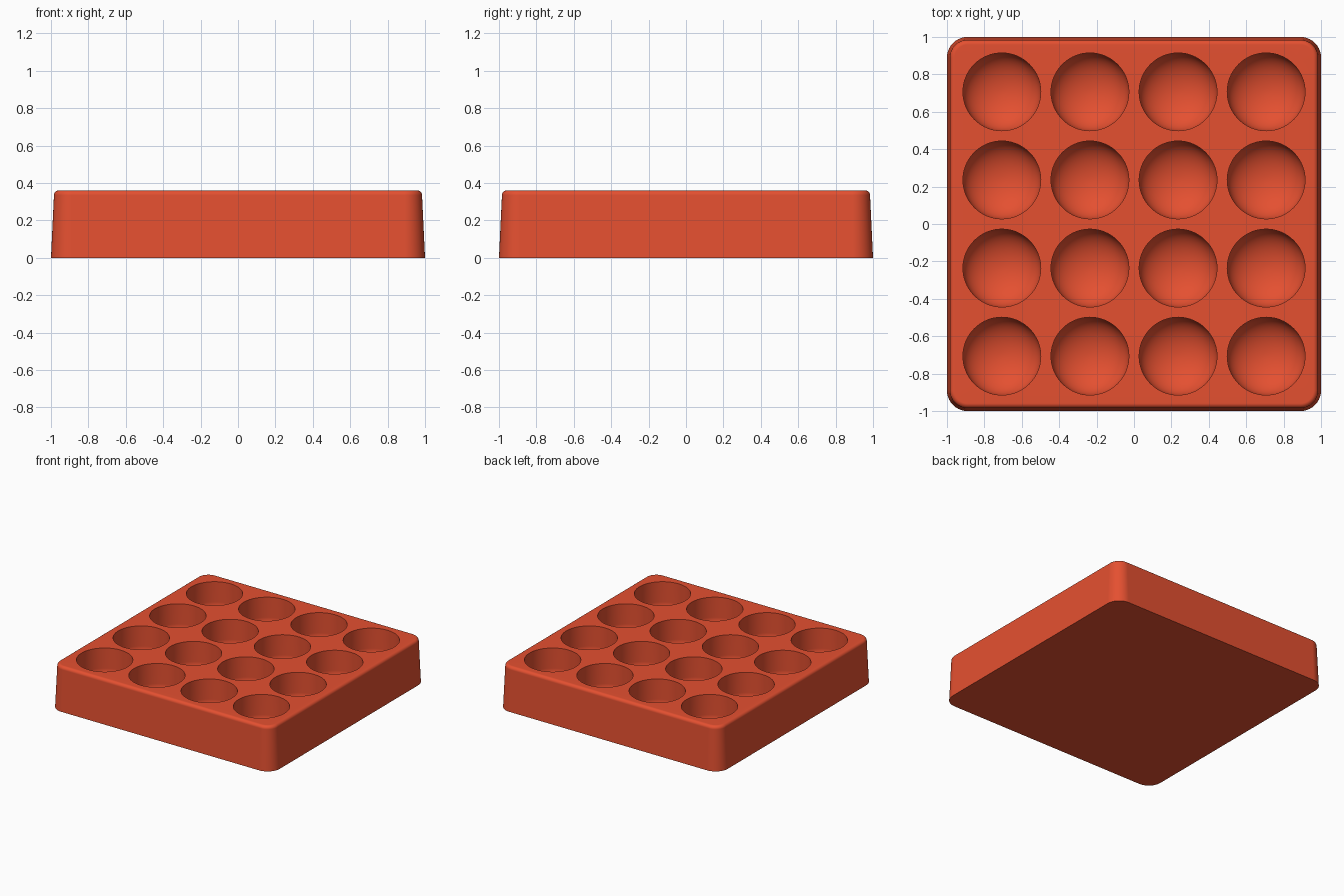
import bpy, bmesh, math

old = bpy.data.objects.get("Cube")
if old:
    bpy.data.objects.remove(old, do_unlink=True)

HEIGHT = 0.36
TAPER = 0.016
FILLET = 0.025
CORNER = 0.11
PITCH = 0.471
CUP_RADIUS = 0.208
WALL_DEPTH = 0.165
BOWL_DEPTH = 0.14
SIDES = 64

terracotta = bpy.data.materials.new("terracotta red")
terracotta.use_nodes = True
colour = (0.78, 0.08, 0.03, 1)
terracotta.diffuse_color = colour
terracotta.node_tree.nodes["Principled BSDF"].inputs["Base Color"].default_value = colour

bm = bmesh.new()


def rounded_square(half, radius, z, steps=10):
    """Ring of vertices around a square with round corners."""
    ring = []
    for corner in range(4):
        for i in range(steps + 1):
            a = math.pi / 2 * (corner + i / steps)
            mid = math.pi / 2 * (corner + 0.5)
            cx = math.copysign(half - radius, math.cos(mid))
            cy = math.copysign(half - radius, math.sin(mid))
            ring.append(bm.verts.new((cx + radius * math.cos(a), cy + radius * math.sin(a), z)))
    return ring


def circle(cx, cy, r, z):
    angles = [2 * math.pi * i / SIDES for i in range(SIDES)]
    return [bm.verts.new((cx + r * math.cos(a), cy + r * math.sin(a), z)) for a in angles]


def bridge(a, b):
    for i in range(len(a)):
        j = (i + 1) % len(a)
        bm.faces.new((a[i], a[j], b[j], b[i]))


def edges_of(ring):
    return [bm.edges.get((ring[i - 1], ring[i])) for i in range(len(ring))]


# Tapered outer wall with a rounded top edge
rings = [rounded_square(1, CORNER, 0)]
for i in range(7):
    t = math.pi / 2 * i / 6
    inset = TAPER + FILLET * (1 - math.cos(t))
    rings.append(rounded_square(1 - inset, CORNER - inset, HEIGHT - FILLET + FILLET * math.sin(t)))
for low, high in zip(rings, rings[1:]):
    bridge(low, high)
bm.faces.new(list(reversed(rings[0])))
top_edges = edges_of(rings[-1])

# Straight-walled cups with rounded bottoms, in a four by four grid
LEVELS = 16
bowl_top = HEIGHT - WALL_DEPTH
for col in range(4):
    for row in range(4):
        x, y = (col - 1.5) * PITCH, (row - 1.5) * PITCH
        rim = previous = circle(x, y, CUP_RADIUS, HEIGHT)
        for k in range(LEVELS):
            t = math.pi / 2 * k / LEVELS
            ring = circle(x, y, CUP_RADIUS * math.cos(t), bowl_top - BOWL_DEPTH * math.sin(t))
            bridge(previous, ring)
            previous = ring
        pole = bm.verts.new((x, y, bowl_top - BOWL_DEPTH))
        for i in range(SIDES):
            bm.faces.new((previous[i - 1], previous[i], pole))
        top_edges += edges_of(rim)

# Flat top between the cups
bmesh.ops.triangle_fill(bm, use_beauty=True, use_dissolve=False, edges=top_edges, normal=(0, 0, 1))
bmesh.ops.recalc_face_normals(bm, faces=bm.faces)

mesh = bpy.data.meshes.new("cup_tray")
bm.to_mesh(mesh)
bm.free()
mesh.materials.append(terracotta)
tray = bpy.data.objects.new("cup_tray", mesh)
bpy.context.collection.objects.link(tray)

# Smooth curves, crisp rims and flat top
bpy.ops.object.select_all(action="DESELECT")
tray.select_set(True)
bpy.context.view_layer.objects.active = tray
bpy.ops.object.shade_smooth_by_angle(angle=math.radians(35))
weighted = tray.modifiers.new("even_shading", "WEIGHTED_NORMAL")
weighted.keep_sharp = True
